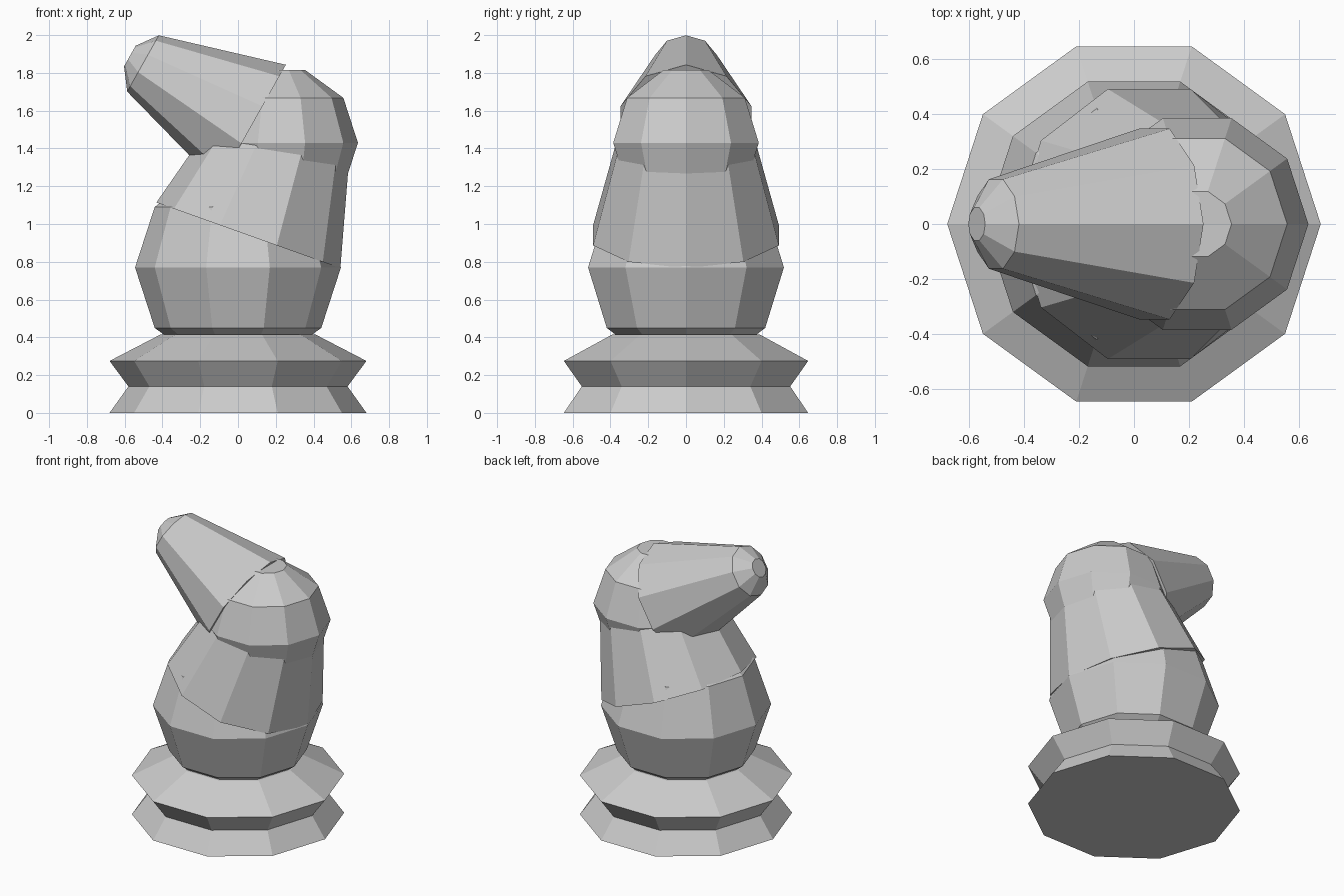
import bpy, bmesh
from math import sin, cos, pi, atan2
from mathutils import Matrix, Vector

if "Cube" in bpy.data.objects:
    bpy.data.objects.remove(bpy.data.objects["Cube"])

SIDES = 10


def lathe(name, profile, start=(0, 0, 0), toward=(0, 0, 1)):
    """Ten-sided closed turned solid from (radius, height) pairs, axis from start to toward (in the XZ plane)."""
    start, toward = Vector(start), Vector(toward)
    axis = toward - start
    place = Matrix.Translation(start) @ Matrix.Rotation(atan2(axis.x, axis.z), 4, 'Y')
    bm = bmesh.new()
    rings = [[bm.verts.new((r * cos(2 * pi * i / SIDES), r * sin(2 * pi * i / SIDES), h))
              for i in range(SIDES)] for r, h in profile]
    for low, high in zip(rings, rings[1:]):
        for i in range(SIDES):
            j = (i + 1) % SIDES
            bm.faces.new((low[i], low[j], high[j], high[i]))
    bm.faces.new(rings[0][::-1])
    bm.faces.new(rings[-1])
    bm.transform(place)
    bmesh.ops.recalc_face_normals(bm, faces=bm.faces)
    mesh = bpy.data.meshes.new(name)
    bm.to_mesh(mesh)
    bm.free()
    obj = bpy.data.objects.new(name, mesh)
    bpy.context.collection.objects.link(obj)
    return obj


def ball(radius, z):
    """Faceted ball profile with flat caps."""
    return [(radius * cos(a * pi / 5), z + radius * sin(a * pi / 5)) for a in range(-2, 3)]


# Stepped foot
lathe("base", [(0.68, 0), (0.58, 0.14), (0.68, 0.275), (0.41, 0.415)])

# Rounded lower body
lathe("body", ball(0.545, 0.77))

# Leaning tapered neck, ending inside the head
neck_start, head_centre = Vector((0.055, 0, 0.94)), Vector((0.23, 0, 1.43))
lathe("neck", [(0.517, 0), (0.377, (head_centre - neck_start).length)], neck_start, head_centre)

# Rounded back of the head
lathe("head", ball(0.405, 0), head_centre, head_centre + Vector((0, 0, 1)))

# Upturned snout with a bevelled tip
lathe("snout", [(0.365, 0), (0.171, 0.662), (0.063, 0.742)], (0.074, 0, 1.525), (-0.503, 0, 1.85))
